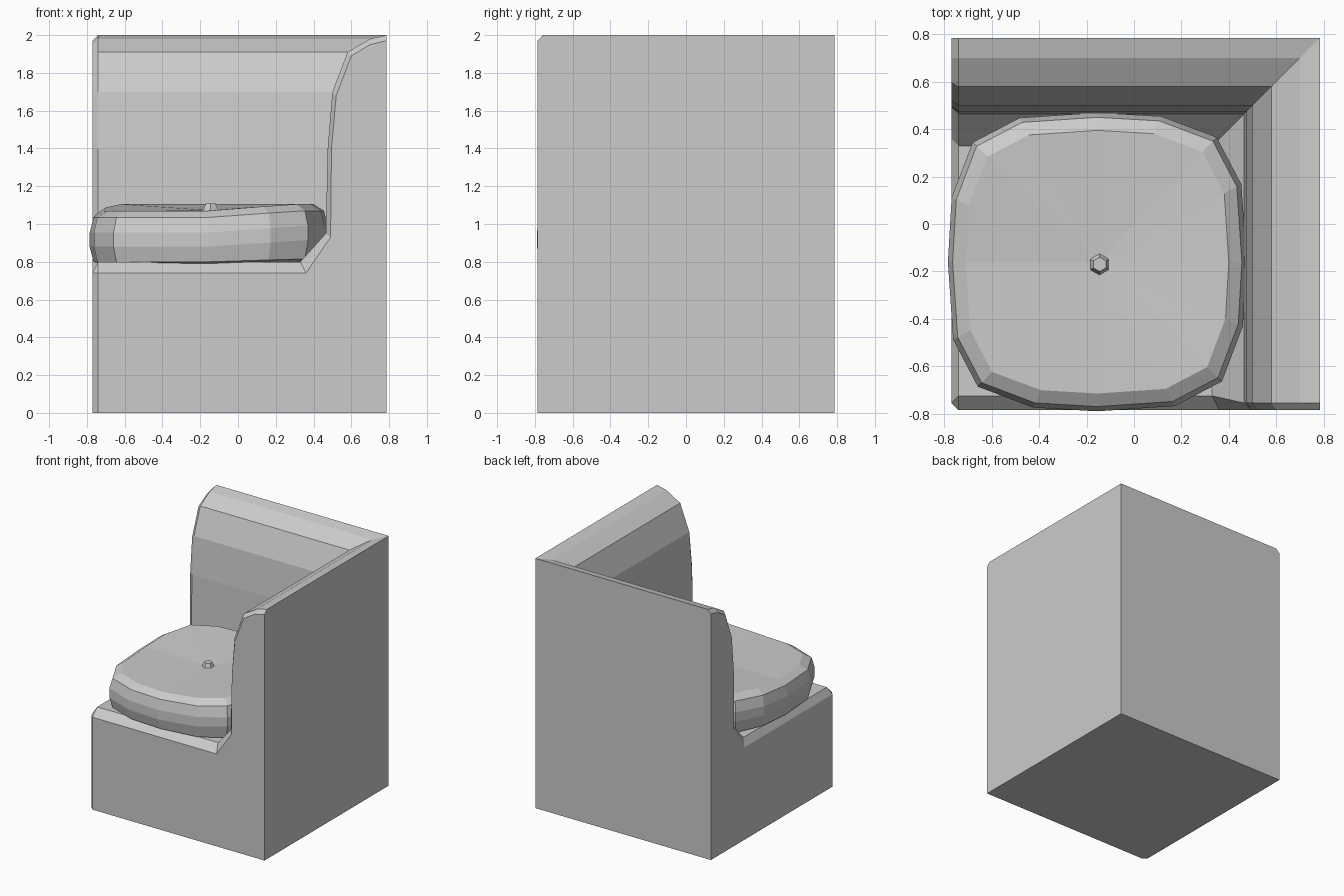
import bpy, bmesh
from mathutils import Vector

if "Cube" in bpy.data.objects:
    bpy.data.objects.remove(bpy.data.objects["Cube"])

W, FRONT, LEFT = 0.785, -0.785, -0.77


def finish(name, bm):
    bmesh.ops.recalc_face_normals(bm, faces=bm.faces)
    me = bpy.data.meshes.new(name)
    bm.to_mesh(me)
    bm.free()
    ob = bpy.data.objects.new(name, me)
    bpy.context.collection.objects.link(ob)
    return ob


# Corner frame: one backrest profile (offset, height) mitred round the corner
P = [(W, 2.0), (0.70, 1.98), (0.58, 1.91), (0.50, 1.70), (0.475, 1.40),
     (0.465, 0.95), (0.33, 0.80)]
# Slightly shrunken profile used on the bevelled ends
Q = [(W, 1.97), (0.70, 1.95), (0.60, 1.89), (0.52, 1.68), (0.495, 1.40),
     (0.49, 0.93), (0.36, 0.74)]
bm = bmesh.new()
v = lambda *c: bm.verts.new(c)
left_end = [v(LEFT, u, z) for u, z in Q]
left_in = [v(LEFT + 0.03, u, z) for u, z in P]
mitre = [v(u, u, z) for u, z in P]
front_in = [v(u, FRONT + (0.06 if z < 0.9 else 0.03), z) for u, z in P]
front_end = [v(u, FRONT, z) for u, z in Q]
rows = [left_end, left_in, mitre, front_in, front_end]
for a, b in zip(rows, rows[1:]):
    for i in range(len(P) - 1):
        bm.faces.new((a[i], a[i + 1], b[i + 1], b[i]))
# Seat deck, its bevels, and the bevelled front-left corner
seat = v(LEFT + 0.03, FRONT + 0.06, 0.80)
lt, lb = v(LEFT, FRONT + 0.03, 0.74), v(LEFT, FRONT + 0.03, 0)
ft, fb = v(LEFT + 0.03, FRONT, 0.74), v(LEFT + 0.03, FRONT, 0)
bl, br, fr = v(LEFT, W, 0), v(W, W, 0), v(W, FRONT, 0)
for f in [(left_in[-1], mitre[-1], front_in[-1], seat),
          (left_in[-1], seat, lt, left_end[-1]),
          (front_in[-1], front_end[-1], ft, seat),
          (seat, ft, lt), (lt, ft, fb, lb),
          left_end + [lt, lb, bl], front_end + [ft, fb, fr],
          (left_end[0], left_in[0], mitre[0], br, bl),
          (front_end[0], front_in[0], mitre[0], br, fr),
          (bl, br, fr, fb, lb)]:
    bm.faces.new(f)
finish("corner_frame", bm)

# Cushion: stacked 16-sided rounded-square rings, raised toward back and right
quarter = [(1.0, 0.0), (0.965, 0.52), (0.80, 0.835), (0.43, 0.975)]
outline = []
for k in range(4):
    for x, y in quarter:
        for _ in range(k):
            x, y = -y, x
        outline.append((x, y))
cx, cy = -0.155, -0.16
rings = [(0.555, 0.785), (0.61, 0.80), (0.63, 0.88), (0.63, 0.955),
         (0.61, 1.035), (0.555, 1.07)]
bm = bmesh.new()
loops = []
for r, z in rings:
    loop = []
    for x, y in outline:
        lift = min(1, max(0, x, y) / 0.8)
        dz = lift * (0.015 if z < 0.85 else 0.035)
        loop.append(bm.verts.new((cx + r * x, cy + r * y, z + dz)))
    loops.append(loop)
for a, b in zip(loops, loops[1:]):
    for i in range(16):
        j = (i + 1) % 16
        bm.faces.new((a[i], a[j], b[j], b[i]))
bm.faces.new(loops[0])
top = bm.verts.new((cx, cy, 1.073))
for i in range(16):
    bm.faces.new((loops[-1][i], loops[-1][(i + 1) % 16], top))
finish("seat_cushion", bm)

# Button in the middle of the cushion
bpy.ops.mesh.primitive_cone_add(vertices=6, radius1=0.05, radius2=0.03,
                                depth=0.045, location=(-0.145, -0.17, 1.085))
bpy.context.object.name = "cushion_button"
